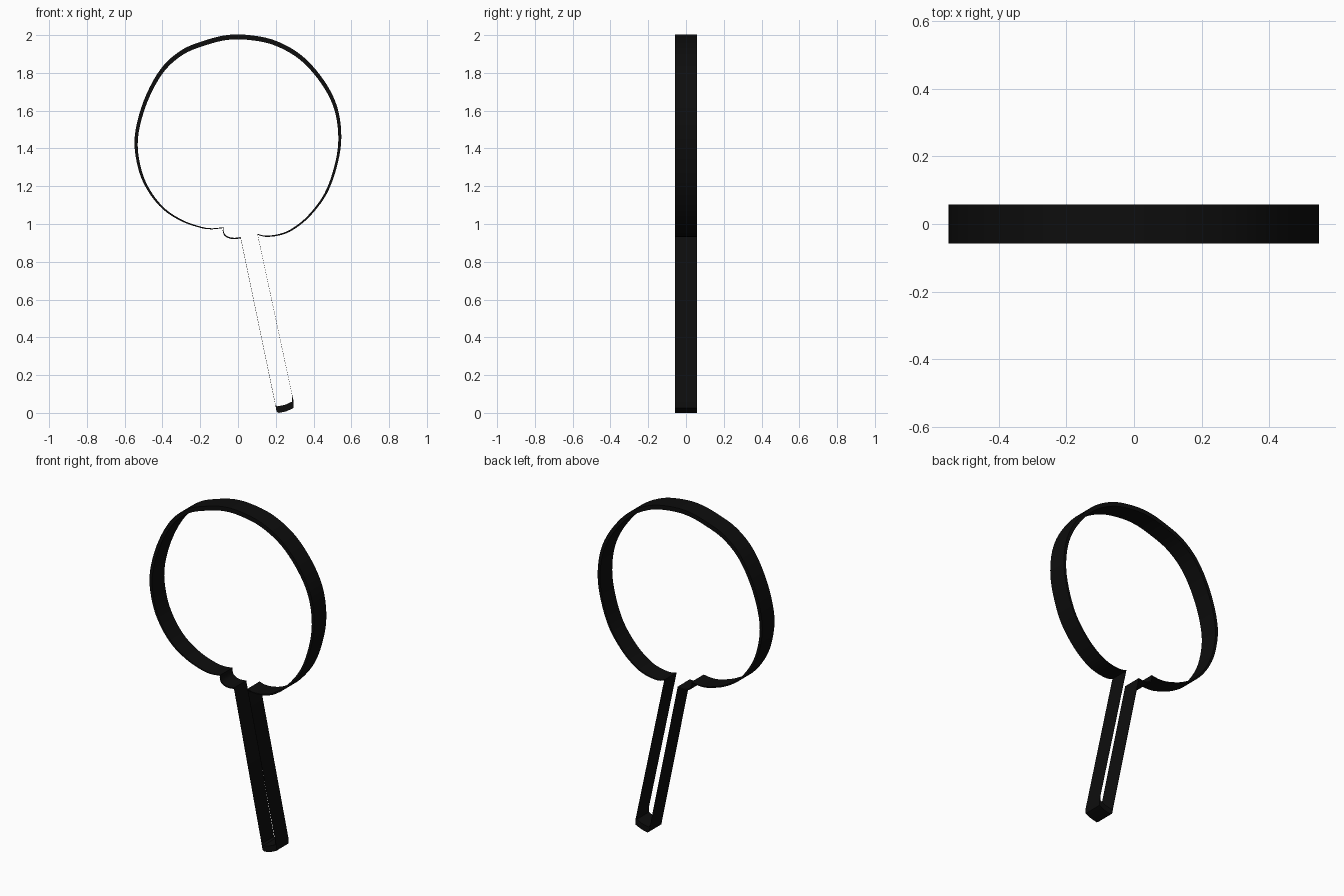
import bpy, bmesh
from mathutils import Vector

if "Cube" in bpy.data.objects:
    bpy.data.objects.remove(bpy.data.objects["Cube"])

HALF_DEPTH = 0.058
CENTRE = Vector((0.02, 1.15))   # the inner wall is the outer outline shrunk about this point
SHRINK = 0.97


def spline(pts, steps=5):
    """Smooth Catmull-Rom path through the given points."""
    p = [Vector(q) for q in pts]
    p = [2 * p[0] - p[1]] + p + [2 * p[-1] - p[-2]]
    out = []
    for a, b, c, d in zip(p, p[1:], p[2:], p[3:]):
        for i in range(steps):
            t = i / steps
            out.append(0.5 * (2 * b + (c - a) * t + (2 * a - 5 * b + 4 * c - d) * t * t
                              + (3 * b - a - 3 * c + d) * t ** 3))
    return out + [p[-2]]


# round head, from the right of the neck anticlockwise to the left
head = spline([(0.105, 0.942), (0.15, 0.932), (0.22, 0.94), (0.29, 0.968), (0.38, 1.04),
               (0.47, 1.16), (0.525, 1.31), (0.547, 1.46), (0.525, 1.62), (0.455, 1.76),
               (0.34, 1.89), (0.2, 1.97), (0.06, 2.0), (-0.06, 2.0), (-0.18, 1.97),
               (-0.3, 1.92), (-0.41, 1.82), (-0.5, 1.65), (-0.547, 1.46), (-0.53, 1.3),
               (-0.48, 1.18), (-0.4, 1.08), (-0.3, 1.015), (-0.2, 0.98), (-0.14, 0.972),
               (-0.08, 0.978)])
# small curl at the neck
curl = spline([(-0.081, 0.965), (-0.073, 0.94), (-0.05, 0.925), (-0.02, 0.92), (0.014, 0.924)], 3)
# handle with a blunt end
handle = [Vector(q) for q in [(0.197, 0.045), (0.204, 0.008), (0.215, 0.0), (0.255, 0.008),
                              (0.295, 0.026), (0.295, 0.058)]]
outer = head + curl + handle
inner = [CENTRE + (q - CENTRE) * SHRINK for q in outer]

# frame: four rings of vertices bridged into a hollow band
bm = bmesh.new()
rings = [[bm.verts.new((q.x, y, q.y)) for q in loop]
         for loop, y in ((outer, -HALF_DEPTH), (outer, HALF_DEPTH),
                         (inner, HALF_DEPTH), (inner, -HALF_DEPTH))]
n = len(outer)
for k in range(4):
    a, b = rings[k], rings[(k + 1) % 4]
    for i in range(n):
        j = (i + 1) % n
        bm.faces.new((a[i], a[j], b[j], b[i]))
bmesh.ops.recalc_face_normals(bm, faces=bm.faces)
mesh = bpy.data.meshes.new("outline_frame")
bm.to_mesh(mesh)
bm.free()

frame = bpy.data.objects.new("outline_frame", mesh)
bpy.context.collection.objects.link(frame)
black = bpy.data.materials.new("black")
black.diffuse_color = (0.004, 0.004, 0.004, 1)
black.use_nodes = True
black.node_tree.nodes["Principled BSDF"].inputs["Base Color"].default_value = black.diffuse_color
mesh.materials.append(black)
bpy.context.view_layer.objects.active = frame
frame.select_set(True)
bpy.ops.object.shade_smooth_by_angle()
